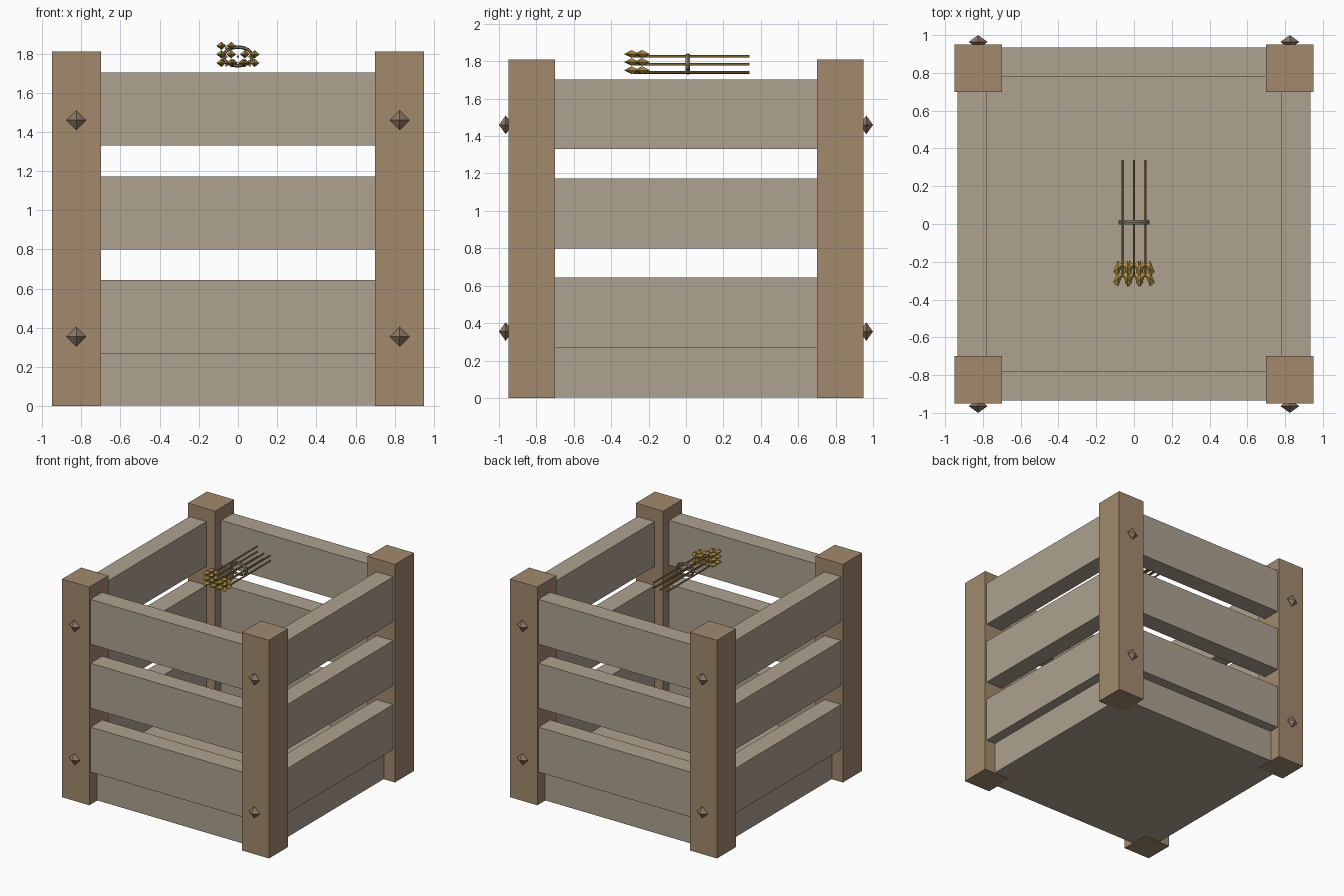
import bpy, bmesh, math
from mathutils import Matrix, Vector

if "Cube" in bpy.data.objects:
    bpy.data.objects.remove(bpy.data.objects["Cube"])


def material(name, rgb):
    m = bpy.data.materials.new(name)
    m.diffuse_color = (*rgb, 1)
    m.use_nodes = True
    m.node_tree.nodes["Principled BSDF"].inputs["Base Color"].default_value = m.diffuse_color
    return m


POST = material("warm brown wood", (0.36, 0.255, 0.155))
PLANK = material("pale grey wood", (0.42, 0.36, 0.28))
STUD = material("brown metal", (0.27, 0.19, 0.13))
GOLD = material("gold feather", (0.44, 0.28, 0.055))
SHAFT = material("shaft wood", (0.33, 0.20, 0.06))
BAND = material("band brown", (0.27, 0.20, 0.14))


def finish(name, bm, mat):
    bmesh.ops.recalc_face_normals(bm, faces=bm.faces)
    me = bpy.data.meshes.new(name)
    bm.to_mesh(me)
    bm.free()
    me.materials.append(mat)
    ob = bpy.data.objects.new(name, me)
    bpy.context.collection.objects.link(ob)
    return ob


def box(name, lo, hi, mat):
    lo, hi = Vector(lo), Vector(hi)
    bm = bmesh.new()
    bmesh.ops.create_cube(bm, size=1, matrix=Matrix.Translation((lo + hi) / 2)
                          @ Matrix.Diagonal((*(hi - lo), 1)))
    return finish(name, bm, mat)


def octahedron(bm, c, r, sweep=0):
    # six-pointed diamond; sweep bends the side points along y
    c = Vector(c)
    p = [bm.verts.new(c + Vector(d)) for d in (
        (r[0], -sweep, 0), (0, r[1], 0), (-r[0], sweep, 0), (0, -r[1], 0),
        (0, 0, r[2]), (0, 0, -r[2]))]
    for i in range(4):
        j = (i + 1) % 4
        bm.faces.new((p[i], p[j], p[4]))
        bm.faces.new((p[j], p[i], p[5]))


# Corner posts with diamond studs on the front and back
for sx, xn in ((-1, "left"), (1, "right")):
    for sy, yn in ((-1, "front"), (1, "back")):
        x, y = sx * 0.825, sy * 0.825
        box(f"{yn}_{xn}_post", (x - .125, y - .125, 0), (x + .125, y + .125, 1.81), POST)
        bm = bmesh.new()
        for z in (0.355, 1.46):
            octahedron(bm, (x, sy * 0.964, z), (0.05, 0.036, 0.05))
        finish(f"{yn}_{xn}_studs", bm, STUD)

# Base block
box("base", (-0.85, -0.85, 0.003), (0.85, 0.85, 0.27), PLANK)

# Three planks on each side
for i, z in enumerate((0.27, 0.80, 1.33)):
    for s, a, b in ((-1, "front", "left"), (1, "back", "right")):
        lo, hi = sorted((s * 0.78, s * 0.935))
        box(f"{a}_plank_{i}", (-0.705, lo, z), (0.705, hi, z + 0.373), PLANK)
        box(f"{b}_plank_{i}", (lo, -0.705, z), (hi, 0.705, z + 0.373), PLANK)

# Bundle of arrows: shafts along y, swept feathers at the front end
arrows = [(-0.06, 1.74), (0, 1.74), (0.06, 1.74),
          (-0.06, 1.784), (0, 1.784), (0.06, 1.784), (-0.06, 1.827)]
shafts, feathers = bmesh.new(), bmesh.new()
for x, z in arrows:
    bmesh.ops.create_cone(shafts, cap_ends=True, segments=6, radius1=0.007,
                          radius2=0.007, depth=0.62,
                          matrix=Matrix.Translation((x, 0.03, z))
                          @ Matrix.Rotation(math.pi / 2, 4, 'X'))
    if x == 0 and z > 1.76:
        continue
    for s in (-1, 1):
        for y in (-0.235, -0.29):
            octahedron(feathers, (x + s * 0.025, y, z + 0.012),
                       (0.025, 0.042, 0.021), s * 0.02)
finish("arrow_shafts", shafts, SHAFT)
finish("arrow_feathers", feathers, GOLD)

# Oval band around the bundle
bm = bmesh.new()
N, M = 16, 6
rings = []
for i in range(N):
    a = 2 * math.pi * i / N
    ring = []
    for j in range(M):
        b = 2 * math.pi * j / M
        k = 0.009 * math.cos(b)
        ring.append(bm.verts.new(((0.074 + k) * math.cos(a), 0.01 + 0.014 * math.sin(b),
                                  1.785 + (0.048 + k) * math.sin(a))))
    rings.append(ring)
for i in range(N):
    for j in range(M):
        p, q = rings[i], rings[(i + 1) % N]
        bm.faces.new((p[j], q[j], q[(j + 1) % M], p[(j + 1) % M]))
finish("bundle_band", bm, BAND)
